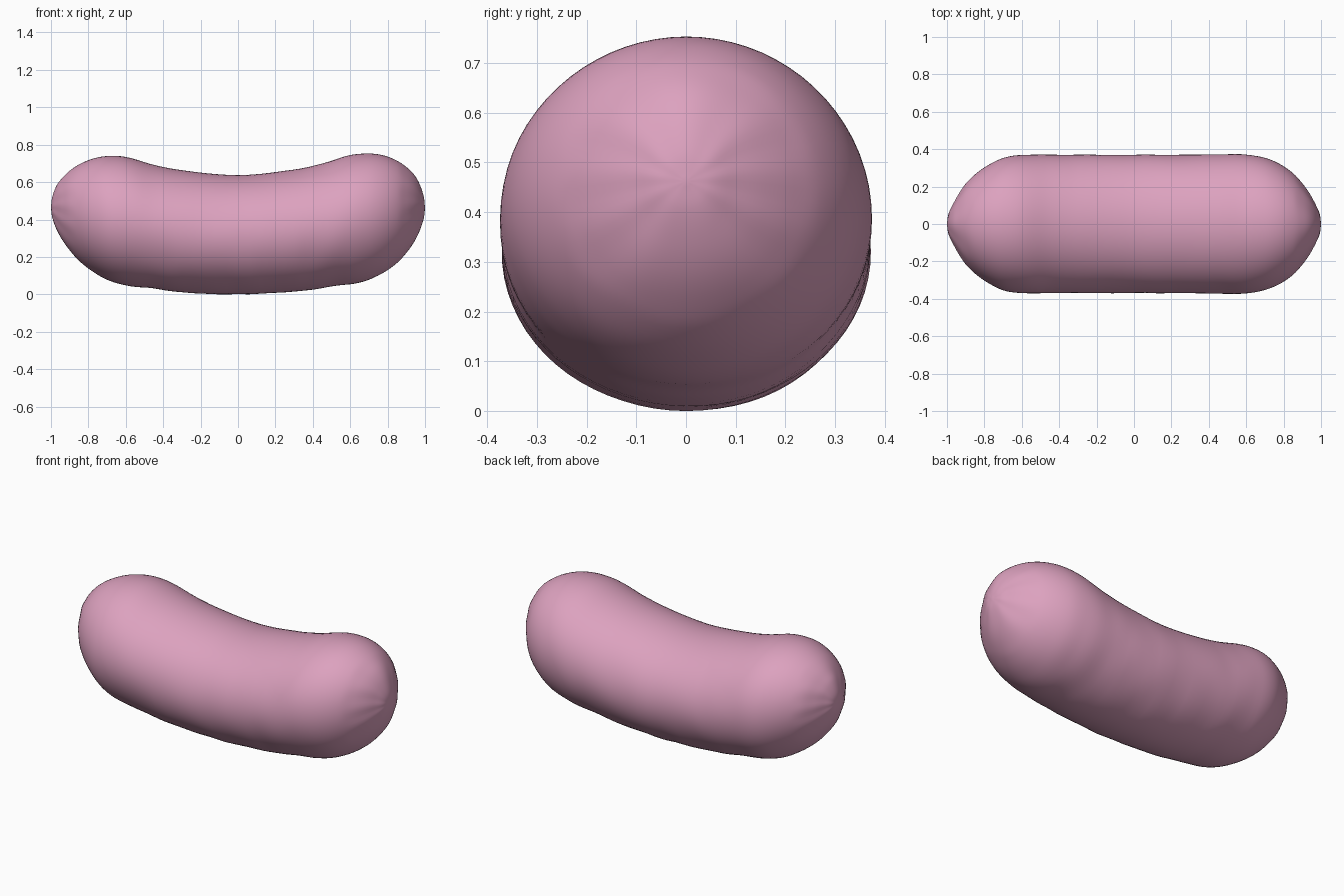
import bpy, bmesh, math
from mathutils import Vector, noise

if "Cube" in bpy.data.objects:
    bpy.data.objects.remove(bpy.data.objects["Cube"])

# Cross-sections along the sausage: x, top z, bottom z, half width
SECTIONS = [
    (-1.0, .465, .465, 0), (-.993, .52, .41, .05), (-.97, .58, .345, .10),
    (-.94, .62, .29, .155), (-.9, .66, .235, .215), (-.85, .695, .18, .265),
    (-.78, .725, .125, .315), (-.7, .74, .08, .353), (-.6, .735, .05, .37),
    (-.45, .693, .033, .37), (-.3, .664, .013, .37), (0, .638, .002, .37),
    (.3, .668, .017, .37), (.45, .70, .035, .372), (.6, .745, .055, .37),
    (.7, .754, .08, .353), (.78, .743, .117, .32), (.85, .715, .168, .272),
    (.9, .68, .22, .217), (.94, .64, .275, .16), (.97, .59, .335, .105),
    (.993, .522, .405, .052), (1.0, .463, .463, 0),
]
STEPS, SIDES = 5, 72


def smooth_sections(rows):
    """Catmull-Rom interpolation, parameterised by chord length."""
    pts = [Vector(r) for r in rows]
    out = []
    for i in range(len(pts) - 1):
        a, b = pts[i], pts[i + 1]
        h = (b - a).length
        ma = (b - pts[i - 1]) / ((a - pts[i - 1]).length + h) * h if i else b - a
        mb = ((pts[i + 2] - a) / ((pts[i + 2] - b).length + h) * h
              if i + 2 < len(pts) else b - a)
        for k in range(STEPS):
            t = k / STEPS
            out.append(a * (2*t**3 - 3*t*t + 1) + ma * (t**3 - 2*t*t + t)
                       + b * (3*t*t - 2*t**3) + mb * (t**3 - t*t))
    return out[1:]


bm = bmesh.new()
rings = []
for x, top, bottom, width in smooth_sections(SECTIONS):
    ring = []
    body = max(0, 1 - (abs(x) / .85) ** 4)
    tip = max(0, (abs(x) - .86) / .14)
    for j in range(SIDES):
        a = 2 * math.pi * j / SIDES
        c, s = math.cos(a), math.sin(a)
        # Soft skin wrinkles below, puckered folds at the tips
        fold = .018 * noise.noise(Vector((x * 8, c * 1.3, s * 1.3 + 4)))
        r = 1 + fold * body * (.6 - .4 * s) + .025 * tip * math.sin(9 * a + 2 * math.sin(2 * a))
        ring.append(bm.verts.new((x, width * c * r,
                                  (top + bottom) / 2 + (top - bottom) / 2 * s * r)))
    rings.append(ring)

# Skin between rings, closed to a point at both tips
for r0, r1 in zip(rings, rings[1:]):
    for j in range(SIDES):
        k = (j + 1) % SIDES
        bm.faces.new((r0[j], r0[k], r1[k], r1[j]))
for ring, row in ((rings[0], SECTIONS[0]), (rings[-1], SECTIONS[-1])):
    pole = bm.verts.new((row[0], 0, row[1]))
    for j in range(SIDES):
        bm.faces.new((pole, ring[j], ring[(j + 1) % SIDES]))
bmesh.ops.recalc_face_normals(bm, faces=bm.faces)
low = min(v.co.z for v in bm.verts)
bmesh.ops.translate(bm, verts=bm.verts, vec=(0, 0, -low))
for f in bm.faces:
    f.smooth = True

mesh = bpy.data.meshes.new("sausage")
bm.to_mesh(mesh)
bm.free()
sausage = bpy.data.objects.new("sausage", mesh)
bpy.context.collection.objects.link(sausage)

mat = bpy.data.materials.new("pink_skin")
mat.diffuse_color = (.72, .36, .52, 1)
mat.use_nodes = True
mat.node_tree.nodes["Principled BSDF"].inputs["Base Color"].default_value = mat.diffuse_color
mesh.materials.append(mat)
